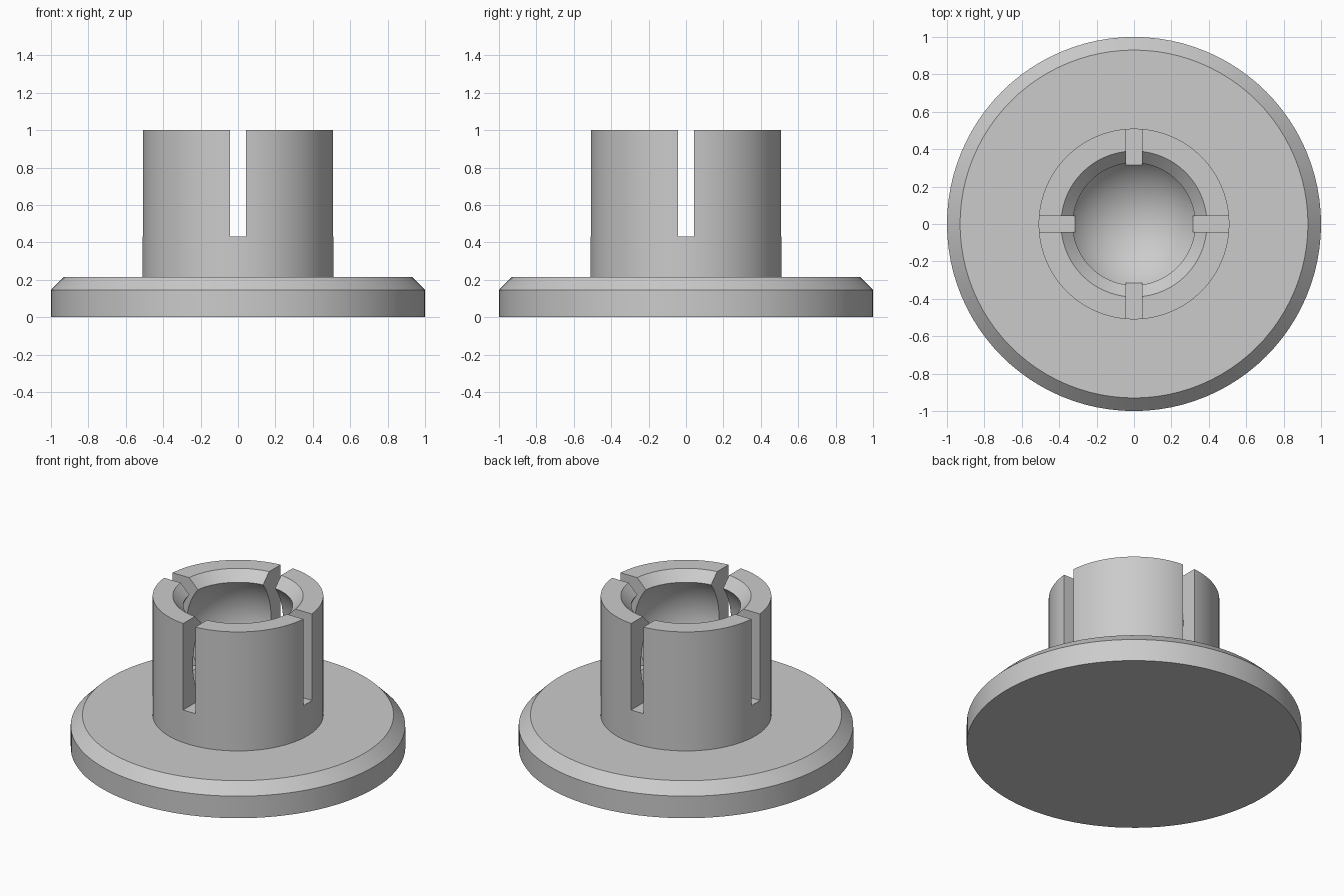
import bpy, bmesh
from math import sin, cos, atan2, pi, radians
from mathutils import Vector

cube = bpy.data.objects.get("Cube")
if cube:
    bpy.data.objects.remove(cube, do_unlink=True)

grey = bpy.data.materials.new("plain grey")
grey.use_nodes = True
colour = (0.6, 0.6, 0.6, 1)
grey.diffuse_color = colour
grey.node_tree.nodes["Principled BSDF"].inputs["Base Color"].default_value = colour


def add_object(name, bm):
    bmesh.ops.recalc_face_normals(bm, faces=bm.faces)
    mesh = bpy.data.meshes.new(name)
    bm.to_mesh(mesh)
    bm.free()
    mesh.materials.append(grey)
    obj = bpy.data.objects.new(name, mesh)
    bpy.context.collection.objects.link(obj)
    return obj


def lathe(name, profile, steps=96):
    """Revolve (radius, height) points that start and end on the z axis."""
    bm = bmesh.new()
    verts = [bm.verts.new((r, 0, z)) for r, z in profile]
    edges = [bm.edges.new(pair) for pair in zip(verts, verts[1:])]
    bmesh.ops.spin(bm, geom=verts + edges, cent=(0, 0, 0), axis=(0, 0, 1),
                   angle=2 * pi, steps=steps)
    bmesh.ops.remove_doubles(bm, verts=bm.verts, dist=0.0005)
    return add_object(name, bm)


def box(name, size, centre):
    bm = bmesh.new()
    bmesh.ops.create_cube(bm, size=1)
    bmesh.ops.scale(bm, vec=Vector(size), verts=bm.verts)
    bmesh.ops.translate(bm, vec=Vector(centre), verts=bm.verts)
    return add_object(name, bm)


# Bevelled flange and round post
outside = [(0, 0), (1, 0), (1, 0.145), (0.93, 0.215), (0.51, 0.215), (0.51, 1.0)]

# Ball cavity, entered through a chamfered mouth
ball_radius, ball_height, mouth = 0.41, 0.69, 0.33
start = atan2(0.25, mouth)
arcs = 28
cavity = [(0.39, 1.0)]
for i in range(arcs + 1):
    a = start + (-pi / 2 - start) * i / arcs
    cavity.append((max(0, ball_radius * cos(a)), ball_height + ball_radius * sin(a)))
socket = lathe("flanged_ball_socket", outside + cavity)

# Crossed slots that split the post into four fingers
slot_width, slot_floor, reach = 0.088, 0.43, 1.4
for name, size in (("slot_x", (reach, slot_width, 1)), ("slot_y", (slot_width, reach, 1))):
    cutter = box(name, size, (0, 0, slot_floor + 0.5))
    cutter.hide_render = True
    cut = socket.modifiers.new(name, "BOOLEAN")
    cut.operation = "DIFFERENCE"
    cut.solver = "EXACT"
    cut.object = cutter
    bpy.context.view_layer.objects.active = socket
    bpy.ops.object.modifier_apply(modifier=name)
    bpy.data.objects.remove(cutter, do_unlink=True)

# Smooth round walls with crisp edges
bpy.ops.object.select_all(action="DESELECT")
socket.select_set(True)
bpy.context.view_layer.objects.active = socket
bpy.ops.object.shade_smooth_by_angle(angle=radians(25))
